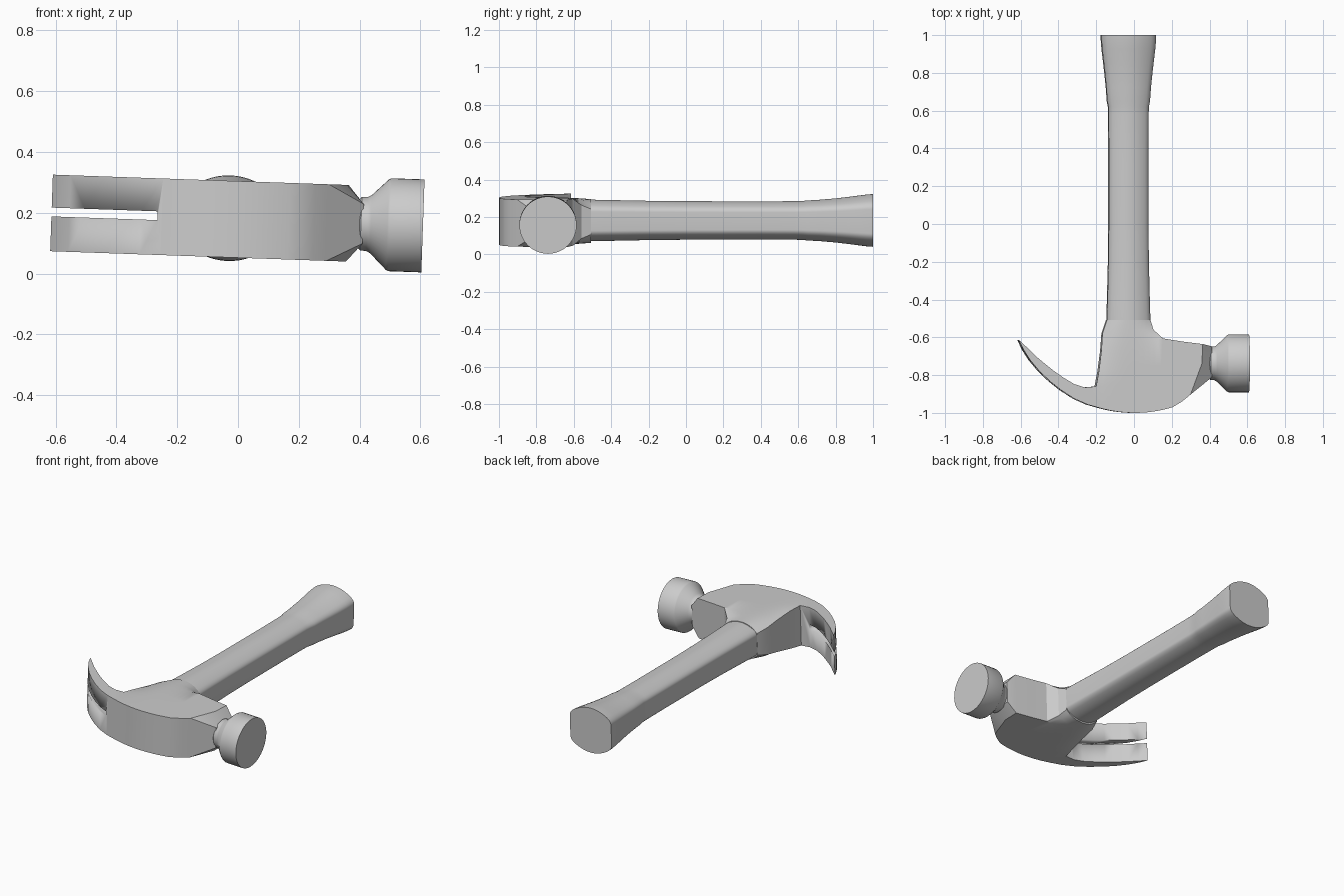
import bpy, bmesh, math
from mathutils import Matrix

if "Cube" in bpy.data.objects:
    bpy.data.objects.remove(bpy.data.objects["Cube"])

# The hammer lies on its side, rolled slightly so the striking face touches the ground
PLACE = Matrix.Translation((0, 0, 0.178)) @ Matrix.Rotation(math.radians(2.0), 4, 'Y')
FACE_Y = -0.738

grey = bpy.data.materials.new("light_grey")
grey.diffuse_color = (0.6, 0.6, 0.6, 1)
grey.use_nodes = True
grey.node_tree.nodes["Principled BSDF"].inputs["Base Color"].default_value = grey.diffuse_color


def finish(bm, name, angle=30):
    bmesh.ops.recalc_face_normals(bm, faces=bm.faces)
    me = bpy.data.meshes.new(name)
    bm.to_mesh(me)
    bm.free()
    ob = bpy.data.objects.new(name, me)
    bpy.context.collection.objects.link(ob)
    me.materials.append(grey)
    ob.matrix_world = PLACE
    bpy.ops.object.select_all(action='DESELECT')
    ob.select_set(True)
    bpy.context.view_layer.objects.active = ob
    bpy.ops.object.shade_smooth_by_angle(angle=math.radians(angle))
    return ob


def loft(bm, rings):
    rows = [[bm.verts.new(p) for p in ring] for ring in rings]
    n = len(rows[0])
    for a, b in zip(rows, rows[1:]):
        for i in range(n):
            j = (i + 1) % n
            bm.faces.new((a[i], a[j], b[j], b[i]))
    bm.faces.new(rows[0])
    bm.faces.new(rows[-1])


# Handle: flat sides, softly arched top and bottom, rounded corners
def handle_section(y, w, h, steps=6):
    quarter = []
    f = 0.16 * w                      # corner fillet size
    hc = h * 0.62                     # height of the side corner
    quarter.append((w, hc - f))
    a, c, b = (w, hc - f), (w, hc), (w - f * 1.2, h - 0.38 * h * ((w - f * 1.2) / w) ** 2)
    for i in range(1, steps + 1):
        t = i / steps
        quarter.append(tuple((1 - t) ** 2 * a[k] + 2 * t * (1 - t) * c[k] + t * t * b[k] for k in (0, 1)))
    for i in range(1, steps + 1):
        x = b[0] * (1 - i / steps)
        quarter.append((x, h - 0.38 * h * (x / w) ** 2))
    top = quarter + [(-x, z) for x, z in reversed(quarter[:-1])]
    ring = top + [(-x, -z) for x, z in top]
    return [(x - 0.03, y, z + 0.003) for x, z in ring]


bm = bmesh.new()
stations = [(-0.62, 0.115, 0.112), (-0.5, 0.115, 0.111), (-0.4, 0.112, 0.109), (-0.2, 0.107, 0.105),
            (0.0, 0.105, 0.103), (0.4, 0.105, 0.102), (0.58, 0.106, 0.103), (0.62, 0.107, 0.104),
            (0.65, 0.113, 0.107), (0.72, 0.118, 0.111), (0.8, 0.126, 0.118), (0.87, 0.134, 0.126),
            (0.93, 0.141, 0.134), (0.97, 0.144, 0.139), (1.0, 0.145, 0.141)]
loft(bm, [handle_section(*s) for s in stations])
finish(bm, "handle")

# Head: the upper sheet is built first, then mirrored and walled
bm = bmesh.new()
T = 0.126
left = [(-0.185, -0.974, T), (-0.205, -0.86, T), (-0.19, -0.78, 0.118),
        (-0.176, -0.67, 0.1), (-0.17, -0.58, 0.085), (-0.146, -0.508, 0.068)]
right = [(0.2, -0.97, T), (0.19, -0.87, T), (0.17, -0.75, T),
         (0.15, -0.606, T), (0.1, -0.56, 0.09), (0.085, -0.508, 0.068)]
mid = [T, T, T, 0.125, 0.121, 0.117]
COLS = 12
grid = []
for r, (a, b) in enumerate(zip(left, right)):
    row = []
    for i in range(COLS + 1):
        t = i / COLS
        u = abs(2 * t - 1)
        x = a[0] + (b[0] - a[0]) * t
        y = a[1] + (b[1] - a[1]) * t
        if r == 0:
            y = -1 + 0.75 * x * x
        edge = (a if t < 0.5 else b)[2]
        row.append(bm.verts.new((x, y, mid[r] - (mid[r] - edge) * u ** 2.5)))
    grid.append(row)
for a, b in zip(grid, grid[1:]):
    for i in range(COLS):
        bm.faces.new((a[i], a[i + 1], b[i + 1], b[i]))

# Claw strip
outer = [(-0.25, -0.956), (-0.32, -0.925), (-0.39, -0.88), (-0.45, -0.832),
         (-0.505, -0.78), (-0.555, -0.72), (-0.59, -0.665)]
inner = [(-0.265, -0.865), (-0.32, -0.848), (-0.38, -0.812), (-0.43, -0.777),
         (-0.48, -0.737), (-0.53, -0.695), (-0.575, -0.65)]
po, pi = grid[0][0], grid[1][0]
for o, i in zip(outer, inner):
    vo, vi = bm.verts.new((*o, T)), bm.verts.new((*i, T))
    bm.faces.new((po, pi, vi, vo))
    po, pi = vo, vi
bm.faces.new((po, pi, bm.verts.new((-0.614, -0.614, T))))

# Nose tapering to the neck
p1, p2, m, b, q, c0, c1 = [bm.verts.new(p) for p in (
    (0.25, -0.94, T), (0.295, -0.903, T), (0.355, -0.74, T), (0.36, -0.636, T),
    (0.25, -0.622, T), (0.412, -0.81, 0.065), (0.412, -0.648, 0.065))]
col = [row[COLS] for row in grid]
bm.faces.new((col[0], p1, p2, m, b, q, col[3], col[2], col[1]))
bm.faces.new((p2, c0, m))
bm.faces.new((m, c0, c1, b))

# Mirror and side walls
top_faces = list(bm.faces)
border = [e for e in bm.edges if e.is_boundary]
low = {v: bm.verts.new((v.co.x, v.co.y, -v.co.z)) for v in list(bm.verts)}
for f in top_faces:
    bm.faces.new([low[v] for v in reversed(f.verts)])
for e in border:
    v, w = e.verts
    bm.faces.new((v, w, low[w], low[v]))
head = finish(bm, "claw_head")

# Slot between the claws
bm = bmesh.new()
bmesh.ops.create_cube(bm, size=1, matrix=Matrix.Translation((-0.465, -0.8, 0.003)) @ Matrix.Diagonal((0.4, 0.6, 0.029, 1)))
slot = finish(bm, "slot_cutter")
slot.hide_render = True
cut = head.modifiers.new("slot", 'BOOLEAN')
cut.operation = 'DIFFERENCE'
cut.solver = 'EXACT'
cut.object = slot
bpy.context.view_layer.objects.active = head
bpy.ops.object.modifier_apply(modifier="slot")
bpy.data.objects.remove(slot)

# Striking face and neck, turned about the x axis
bm = bmesh.new()
profile = [(0.38, 0.06), (0.405, 0.088), (0.425, 0.089), (0.438, 0.096), (0.492, 0.149), (0.5, 0.153), (0.609, 0.153)]
SEG = 48
loft(bm, [[(x, FACE_Y + r * math.cos(2 * math.pi * k / SEG), r * math.sin(2 * math.pi * k / SEG))
           for k in range(SEG)] for x, r in profile])
finish(bm, "striking_face")
